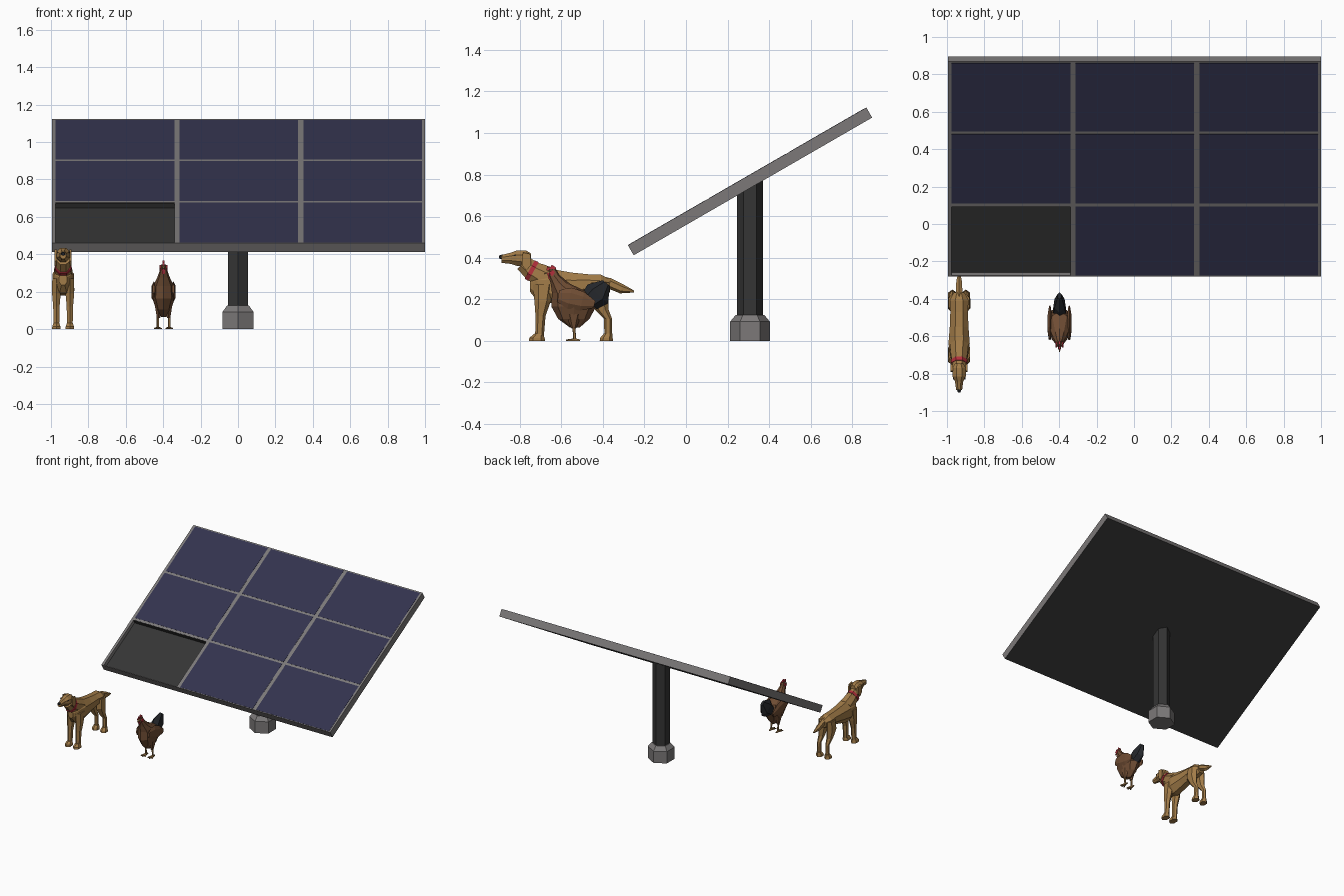
import bpy, bmesh, math
from mathutils import Vector

if "Cube" in bpy.data.objects:
    bpy.data.objects.remove(bpy.data.objects["Cube"])


def material(name, rgb):
    m = bpy.data.materials.new(name)
    m.diffuse_color = (*rgb, 1)
    m.use_nodes = True
    m.node_tree.nodes["Principled BSDF"].inputs["Base Color"].default_value = m.diffuse_color
    return m


GREY = material("frame_grey", (0.20, 0.19, 0.19))
DARK = material("charcoal", (0.035, 0.035, 0.035))
NAVY = material("cell_navy", (0.033, 0.033, 0.075))
TAN = material("dog_tan", (0.36, 0.20, 0.065))
RED = material("red", (0.45, 0.03, 0.045))
BROWN = material("feather_brown", (0.16, 0.074, 0.034))
BLACK = material("black", (0.018, 0.02, 0.024))
OCHRE = material("leg_ochre", (0.30, 0.17, 0.06))


def finish(name, bm, *mats):
    bmesh.ops.recalc_face_normals(bm, faces=bm.faces)
    me = bpy.data.meshes.new(name)
    bm.to_mesh(me)
    bm.free()
    for m in mats:
        me.materials.append(m)
    ob = bpy.data.objects.new(name, me)
    bpy.context.collection.objects.link(ob)
    return ob


def skin(bm, rings):
    """Join vertex rings with quads and cap both ends."""
    for a, b in zip(rings, rings[1:]):
        n = len(a)
        for i in range(n):
            bm.faces.new((a[i], a[(i + 1) % n], b[(i + 1) % n], b[i]))
    bm.faces.new(rings[0])
    bm.faces.new(rings[-1])


def loft(name, stations, mat, x=0.0, sides=8, axis=None, turn=0.5):
    """Tube in the plane x; station = (y, z, half width, half height)."""
    bm = bmesh.new()
    rings = []
    for i, (y, z, rx, rn) in enumerate(stations):
        a, b = stations[max(i - 1, 0)], stations[min(i + 1, len(stations) - 1)]
        t = Vector(axis or (b[0] - a[0], b[1] - a[1])).normalized()
        ring = []
        for k in range(sides):
            w = 2 * math.pi * (k + turn) / sides
            f = 1 / math.cos(math.pi / sides) if turn else 1
            c, s = rx * f * math.cos(w), rn * f * math.sin(w)
            ring.append(bm.verts.new((x + c, y - t.y * s, z + t.x * s)))
        rings.append(ring)
    skin(bm, rings)
    return finish(name, bm, mat)


def plate(name, outline, x, thick, mat):
    """Flat side-view outline of (y, z), given thickness in x."""
    bm = bmesh.new()
    skin(bm, [[bm.verts.new((x + s * thick / 2, y, z)) for y, z in outline] for s in (-1, 1)])
    return finish(name, bm, mat)


# ---------- solar panel, built flat and tilted ----------
TILT = math.radians(30)
CENTRE = (0, 0.308, 0.767)
HALF, THICK, FLOOR = 0.6625, 0.028, -0.002


def panel_box(name, x, y, z, *mats):
    bm = bmesh.new()
    skin(bm, [[bm.verts.new((px, py, pz)) for px, py in
               ((x[0], y[0]), (x[1], y[0]), (x[1], y[1]), (x[0], y[1]))] for pz in z])
    ob = finish(name, bm, *mats)
    ob.location, ob.rotation_euler = CENTRE, (TILT, 0, 0)
    return ob


back = panel_box("panel_backing", (-0.995, 1.0), (-HALF, HALF), (-THICK, FLOOR), GREY, DARK)
for p in back.data.polygons:
    p.material_index = int(abs(p.normal.z) > 0.5)

cols = [(-0.975, -0.34), (-0.313, 0.321), (0.349, 0.985)]
rows = [(-0.657, -0.230), (-0.212, 0.215), (0.232, 0.6535)]
xe = [-0.995] + [v for c in cols for v in c] + [1.0]
ye = [-HALF] + [v for r in rows for v in r] + [HALF]
for i in range(0, 8, 2):
    panel_box(f"frame_upright_{i // 2}", xe[i:i + 2], (-HALF, HALF), (FLOOR, THICK), GREY)
    panel_box(f"frame_crossbar_{i // 2}", (-0.995, 1.0), ye[i:i + 2], (FLOOR, THICK), GREY)
for i, c in enumerate(cols):
    for j, r in enumerate(rows):
        if (i, j) != (0, 0):
            panel_box(f"solar_cell_{i}_{j}", c, r, (FLOOR, THICK + 0.001), NAVY)
# the empty bay is lined dark on its upper side
panel_box("empty_bay_lining", cols[0], (-0.235, -0.230), (FLOOR, THICK - 0.001), DARK)

# ---------- post and footing: hexagons with corners fore and aft ----------


def hexagon(name, levels, mat):
    bm = bmesh.new()
    skin(bm, [[bm.verts.new((r * math.sin(k * math.pi / 3), CENTRE[1] - r * math.cos(k * math.pi / 3), z))
               for k in range(6)] for z, r in levels])
    return finish(name, bm, mat)


hexagon("footing", [(0, 0.096), (0.092, 0.096), (0.125, 0.068)], GREY)
post = hexagon("post", [(0.11, 0.0625), (0.75, 0.0625)], DARK)
for v in post.data.vertices:
    if v.co.z > 0.5:  # top follows the tilt
        v.co.z = 0.747 + (v.co.y - CENTRE[1]) * math.tan(TILT)

# ---------- dog ----------
DX = -0.935
loft("dog_torso", [(-0.75, 0.265, 0.022, 0.03), (-0.715, 0.262, 0.046, 0.07),
                   (-0.64, 0.262, 0.057, 0.082), (-0.55, 0.265, 0.05, 0.063),
                   (-0.47, 0.272, 0.047, 0.048), (-0.41, 0.268, 0.05, 0.05),
                   (-0.365, 0.265, 0.028, 0.03)], TAN, DX, axis=(1, 0))
loft("dog_neck", [(-0.65, 0.29, 0.05, 0.06), (-0.70, 0.315, 0.045, 0.055),
                  (-0.745, 0.34, 0.038, 0.046), (-0.785, 0.375, 0.034, 0.04)], TAN, DX)
loft("dog_collar", [(-0.734, 0.333, 0.044, 0.052), (-0.752, 0.343, 0.042, 0.05)], RED, DX)
loft("dog_head", [(-0.745, 0.392, 0.022, 0.028), (-0.77, 0.395, 0.036, 0.04),
                  (-0.815, 0.398, 0.036, 0.037), (-0.842, 0.397, 0.022, 0.027),
                  (-0.888, 0.394, 0.016, 0.019)], TAN, DX, axis=(-1, 0))
loft("dog_nose", [(-0.882, 0.404, 0.012, 0.010), (-0.899, 0.402, 0.008, 0.007)], BLACK, DX, 6)
loft("dog_tail", [(-0.43, 0.288, 0.022, 0.024), (-0.37, 0.277, 0.018, 0.022),
                  (-0.31, 0.25, 0.015, 0.02), (-0.25, 0.237, 0.003, 0.004)], TAN, DX, 6)
for s, side in ((-1, "left"), (1, "right")):
    x = DX + s * 0.036
    plate(f"dog_ear_{side}", [(-0.785, 0.425), (-0.75, 0.418), (-0.745, 0.365),
                              (-0.768, 0.338), (-0.79, 0.365)], DX + s * 0.039, 0.012, TAN)
    plate(f"dog_eye_{side}", [(-0.832, 0.408), (-0.822, 0.415), (-0.816, 0.407)],
          DX + s * 0.031, 0.006, BLACK)
    loft(f"dog_front_leg_{side}", [(-0.685, 0.27, 0.022, 0.045), (-0.69, 0.19, 0.023, 0.034),
                                   (-0.70, 0.12, 0.017, 0.021), (-0.705, 0.02, 0.015, 0.018)],
         TAN, x, 6, axis=(0, 1))
    loft(f"dog_hind_leg_{side}", [(-0.42, 0.28, 0.02, 0.042), (-0.425, 0.21, 0.024, 0.046),
                                  (-0.405, 0.15, 0.018, 0.028), (-0.375, 0.105, 0.012, 0.017),
                                  (-0.375, 0.015, 0.013, 0.015)], TAN, x, 6, axis=(0, 1))
    for y, part in ((-0.717, "front"), (-0.383, "hind")):
        loft(f"dog_{part}_paw_{side}", [(y, 0, 0.023, 0.034 if part == "front" else 0.028),
                                        (y, 0.014, 0.022, 0.032 if part == "front" else 0.026),
                                        (y + 0.008, 0.034, 0.015, 0.018)], TAN, x, 6, axis=(0, 1))

# ---------- hen ----------
HX = -0.398
loft("hen_body", [(-0.535, 0.065, 0.012, 0.025), (-0.54, 0.105, 0.04, 0.075),
                  (-0.54, 0.165, 0.06, 0.108), (-0.555, 0.23, 0.056, 0.09),
                  (-0.605, 0.275, 0.034, 0.046), (-0.635, 0.315, 0.02, 0.028),
                  (-0.643, 0.345, 0.013, 0.017)], BROWN, HX, axis=(0, 1), turn=0)
loft("hen_tail", [(-0.465, 0.19, 0.034, 0.045), (-0.425, 0.225, 0.027, 0.058),
                  (-0.383, 0.277, 0.010, 0.02)], BLACK, HX, 6)
plate("hen_comb", [(-0.672, 0.338), (-0.668, 0.358), (-0.655, 0.353), (-0.645, 0.366),
                   (-0.625, 0.352), (-0.63, 0.335)], HX, 0.009, RED)
plate("hen_wattle", [(-0.668, 0.325), (-0.65, 0.33), (-0.645, 0.30), (-0.66, 0.295)], HX, 0.014, RED)
loft("hen_beak", [(-0.655, 0.33, 0.008, 0.008), (-0.683, 0.322, 0.002, 0.002)], OCHRE, HX, 4)
for s, side in ((-1, "left"), (1, "right")):
    x = HX + s * 0.03
    plate(f"hen_face_{side}", [(-0.66, 0.328), (-0.642, 0.342), (-0.63, 0.328), (-0.645, 0.31)],
          HX + s * 0.0165, 0.008, RED)
    loft(f"hen_wing_{side}", [(-0.615, 0.215, 0.006, 0.025), (-0.56, 0.205, 0.013, 0.045),
                              (-0.50, 0.19, 0.013, 0.04), (-0.44, 0.175, 0.004, 0.015)],
         BROWN, HX + s * 0.052, 6)
    loft(f"hen_thigh_{side}", [(-0.54, 0.13, 0.02, 0.035), (-0.54, 0.06, 0.009, 0.01)],
         BROWN, HX + s * 0.027, 6, axis=(0, 1))
    loft(f"hen_leg_{side}", [(-0.54, 0.07, 0.006, 0.006), (-0.535, 0.004, 0.006, 0.006)], OCHRE, x, 5)
    for k, (dx, dy) in enumerate(((-0.018, -0.036), (0, -0.042), (0.018, -0.036), (0, 0.026))):
        toe = loft(f"hen_toe_{side}_{k}", [(0, 0.006, 0.006, 0.006), (math.hypot(dx, dy), 0.003, 0.003, 0.003)],
                   OCHRE, 0, 4)
        toe.location = (x, -0.535, 0)
        toe.rotation_euler.z = math.atan2(-dx, dy)
